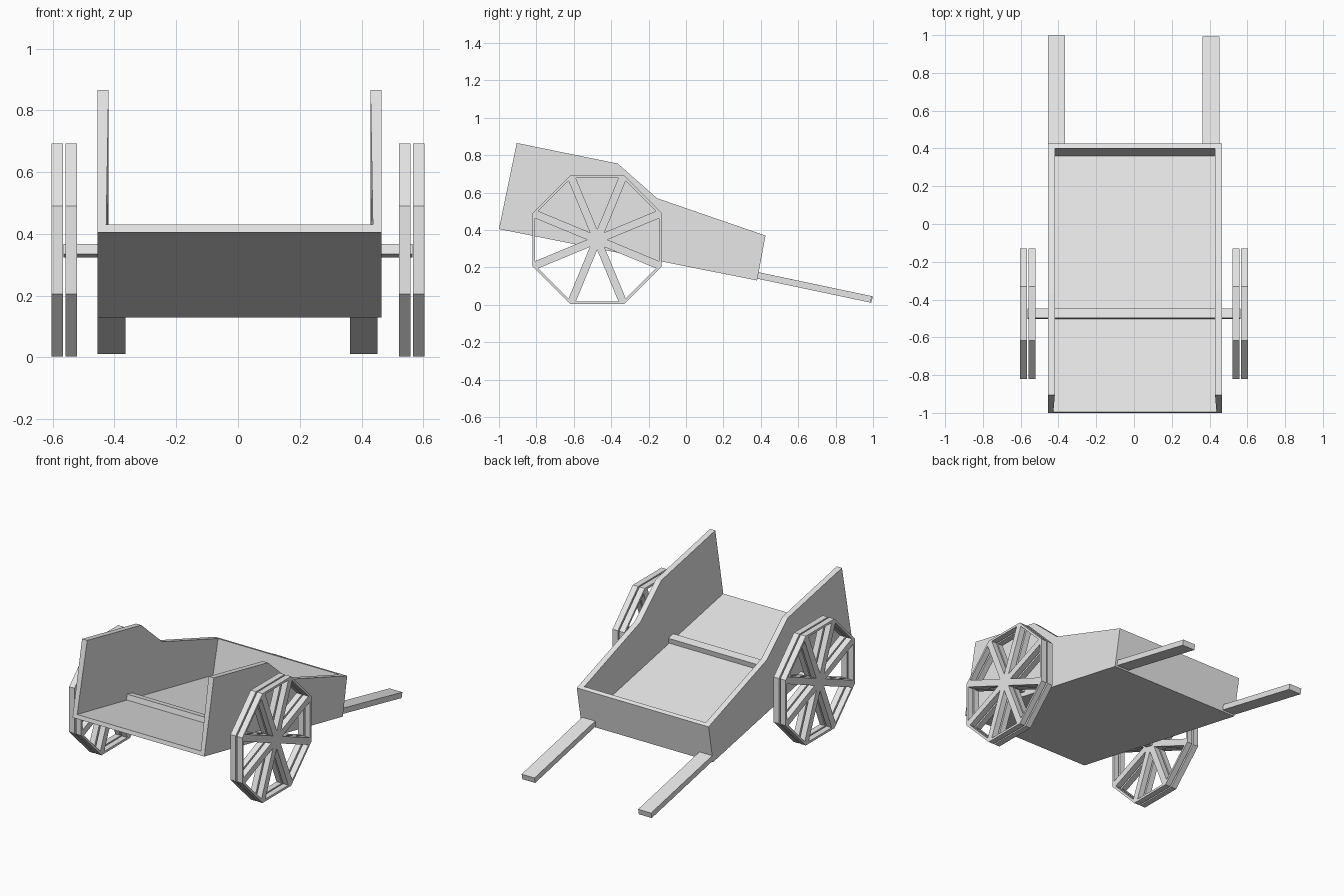
import bpy, bmesh
from math import cos, sin, tan, pi
from mathutils import Vector

if "Cube" in bpy.data.objects:
    bpy.data.objects.remove(bpy.data.objects["Cube"], do_unlink=True)

# One plain grey for the whole cart
grey = bpy.data.materials.new("plain_grey")
grey.use_nodes = True
grey.diffuse_color = (0.8, 0.8, 0.8, 1)
grey.node_tree.nodes["Principled BSDF"].inputs["Base Color"].default_value = (0.8, 0.8, 0.8, 1)


def finish(name, bm):
    bmesh.ops.recalc_face_normals(bm, faces=bm.faces[:])
    mesh = bpy.data.meshes.new(name)
    bm.to_mesh(mesh)
    bm.free()
    mesh.materials.append(grey)
    obj = bpy.data.objects.new(name, mesh)
    bpy.context.collection.objects.link(obj)
    return obj


def extrude_x(bm, depth):
    """Thicken the flat faces of bm along x."""
    out = bmesh.ops.extrude_face_region(bm, geom=bm.faces[:], use_keep_orig=True)
    moved = [v for v in out["geom"] if isinstance(v, bmesh.types.BMVert)]
    bmesh.ops.translate(bm, verts=moved, vec=(depth, 0, 0))
    return moved


def prism(name, outline, x0, x1, slim=0):
    """Side outline of (y, z) points, extruded from x0 to x1.
    slim thins the x1 side along the first and last outline points."""
    bm = bmesh.new()
    bm.faces.new([bm.verts.new((x0, y, z)) for y, z in outline])
    for v in extrude_x(bm, x1 - x0):
        if slim and any((v.co.yz - Vector(p)).length < 1e-4 for p in (outline[0], outline[-1])):
            v.co.x -= slim
    return finish(name, bm)


def bar(name, start, end, thick, x0, x1):
    """Rectangular bar along a (y, z) centre line."""
    a, b = Vector(start), Vector(end)
    d = (b - a).normalized()
    n = Vector((-d.y, d.x)) * thick / 2
    return prism(name, [a - n, b - n, b + n, a + n], x0, x1)


# Tilted bed: floor, closed back board and two stepped sides
prism("floor", [(-1, 0.405), (0.355, 0.135), (0.36, 0.16), (-0.995, 0.43)], -0.43, 0.44)
prism("back_board", [(0.355, 0.135), (0.38, 0.13), (0.425, 0.37), (0.4, 0.378)], -0.43, 0.44)
side = [(-1, 0.405), (-0.905, 0.865), (-0.365, 0.755), (-0.155, 0.57), (0.425, 0.37), (0.38, 0.13)]
prism("right_side", side, -0.455, -0.419, 0.008)
prism("left_side", side, 0.465, 0.429, -0.008)

# Axle crossing the bed just above the floor
bar("axle", (-0.5, 0.351), (-0.45, 0.341), 0.034, -0.565, 0.565)

# Pull handles
bar("right_handle", (0.37, 0.16), (0.995, 0.028), 0.035, -0.455, -0.365)
bar("left_handle", (0.36, 0.162), (0.99, 0.029), 0.035, 0.362, 0.452)


def wheel_ring(name, x0, depth, apothem=0.345, rim=0.014, spoke=0.042):
    """Eight-sided rim with a spoke to each corner."""
    bm = bmesh.new()
    half = pi / 8
    inner = apothem - rim
    hub = spoke / 2 / sin(half)
    gap = (inner - hub) * tan(half)
    for i in range(8):
        angle = i * pi / 4

        def vert(r, t):
            return bm.verts.new((x0, -0.475 + r * cos(angle) - t * sin(angle),
                                 0.348 + r * sin(angle) + t * cos(angle)))
        centre, tip = vert(0, 0), vert(hub, 0)
        o1, o2 = (vert(apothem, s * apothem * tan(half)) for s in (-1, 1))
        g1, g2 = (vert(inner, s * gap) for s in (-1, 1))
        for face in ((o1, o2, g2, g1), (centre, o1, g1, tip), (centre, tip, g2, o2)):
            bm.faces.new(face)
    bmesh.ops.remove_doubles(bm, verts=bm.verts[:], dist=1e-4)
    extrude_x(bm, depth)
    return finish(name, bm)


# Each wheel is a pair of rings
for label, s in (("left", 1), ("right", -1)):
    wheel_ring(label + "_wheel_inner", s * 0.521, s * 0.037)
    wheel_ring(label + "_wheel_outer", s * 0.567, s * 0.037)
